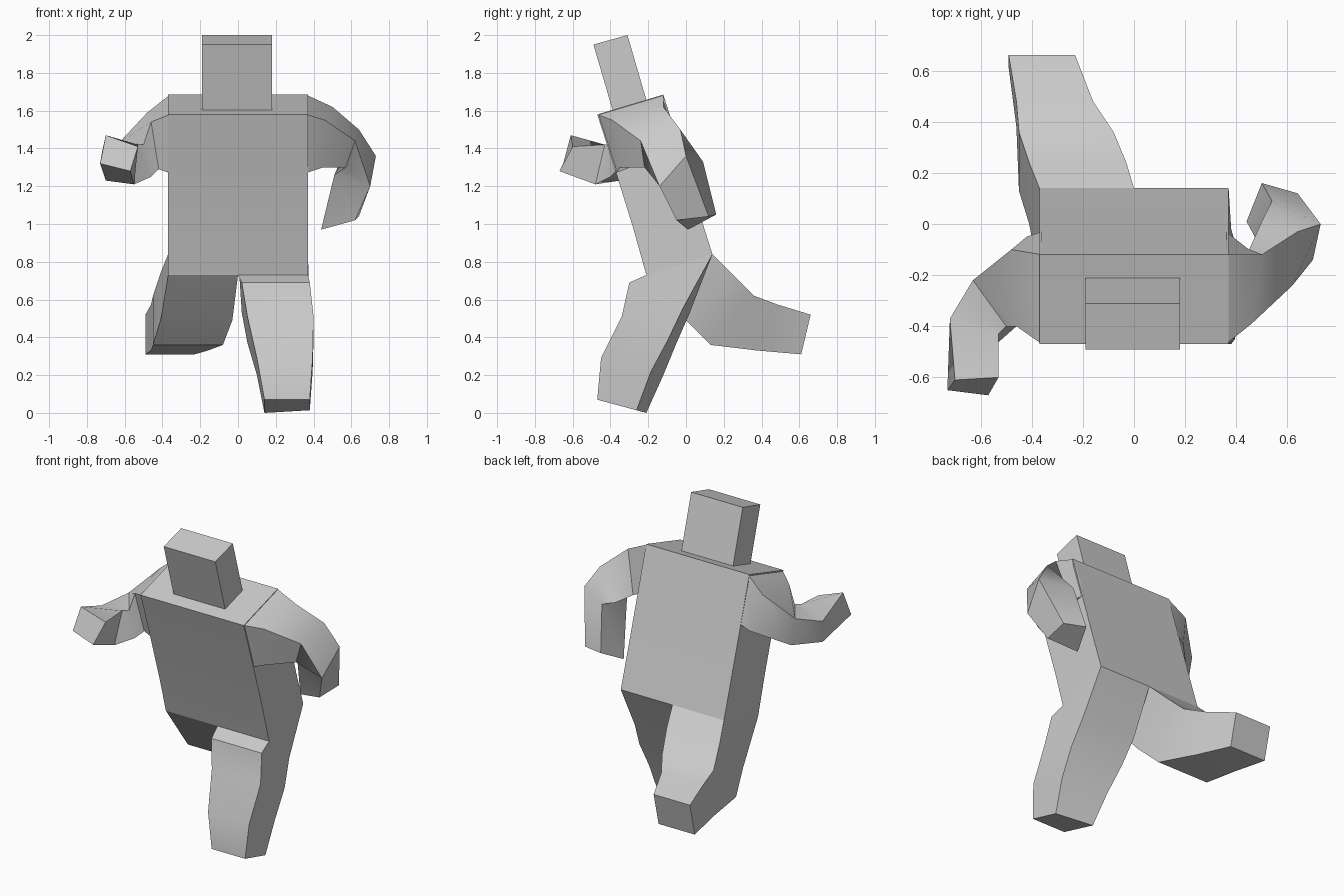
import bpy, bmesh
from math import radians
from mathutils import Vector


def loft(name, rings, cap_start=False, cap_end=True):
    """Skin four-cornered rings into one mesh object."""
    bm = bmesh.new()
    loops = [[bm.verts.new(p) for p in ring] for ring in rings]
    for a, b in zip(loops, loops[1:]):
        for i in range(4):
            j = (i + 1) % 4
            bm.faces.new((a[i], a[j], b[j], b[i]))
    if cap_start:
        bm.faces.new(loops[0][::-1])
    if cap_end:
        bm.faces.new(loops[-1])
    bmesh.ops.recalc_face_normals(bm, faces=bm.faces)
    # an open root can confuse the normals: make the volume positive
    if bm.calc_volume(signed=True) < 0:
        bmesh.ops.reverse_faces(bm, faces=bm.faces)
    mesh = bpy.data.meshes.new(name)
    bm.to_mesh(mesh)
    bm.free()
    ob = bpy.data.objects.new(name, mesh)
    bpy.context.collection.objects.link(ob)
    bpy.ops.object.select_all(action='DESELECT')
    ob.select_set(True)
    bpy.context.view_layer.objects.active = ob
    bpy.ops.object.shade_smooth_by_angle(angle=radians(35))
    return ob


def slab(x0, x1, front, back, pull=0.0):
    """Ring across x between a front and a back (y, z) point;
    pull moves the outer back corner toward the front."""
    f, b = Vector(front), Vector(back)
    c = b.lerp(f, pull)
    return [(x0, *f), (x1, *f), (x1, *c), (x0, *b)]


# Leaning torso, open where the legs continue it
loft("torso", [
    slab(-0.37, 0.37, (-0.47, 1.58), (-0.12, 1.685)),
    slab(-0.37, 0.37, (-0.37, 1.27), (-0.04, 1.42)),
    slab(-0.37, 0.37, (-0.28, 0.98), (0.08, 1.03)),
    slab(-0.37, 0.37, (-0.21, 0.73), (0.14, 0.84)),
], cap_start=True, cap_end=False)

# Block head tilted with the torso
loft("head", [
    slab(-0.19, 0.18, (-0.385, 1.59), (-0.205, 1.64)),
    slab(-0.19, 0.18, (-0.49, 1.95), (-0.31, 2.0)),
], cap_start=True)

# Standing leg, foot on the ground
loft("standing_leg", [
    slab(0.0, 0.37, (-0.21, 0.73), (0.14, 0.84)),
    slab(0.02, 0.38, (-0.30, 0.69), (0.02, 0.53), 0.12),
    slab(0.05, 0.40, (-0.34, 0.51), (-0.05, 0.37), 0.15),
    slab(0.10, 0.395, (-0.45, 0.29), (-0.12, 0.20), 0.2),
    slab(0.14, 0.38, (-0.47, 0.07), (-0.21, 0.0), 0.2),
])

# Trailing leg, kicked out behind
loft("trailing_leg", [
    slab(-0.37, 0.0, (-0.21, 0.73), (0.14, 0.84)),
    slab(-0.41, -0.03, (0.0, 0.49), (0.24, 0.74)),
    slab(-0.45, -0.08, (0.13, 0.36), (0.36, 0.62)),
    slab(-0.46, -0.16, (0.38, 0.33), (0.48, 0.575)),
    slab(-0.49, -0.23, (0.61, 0.31), (0.66, 0.52)),
])


def shoulder(x):
    return [(x, -0.47, 1.58), (x, -0.12, 1.685), (x, -0.03, 1.40), (x, -0.37, 1.27)]


# Arm swung back, hanging down from the elbow
loft("back_swung_arm", [
    shoulder(0.36),
    [(0.46, -0.39, 1.55), (0.50, -0.12, 1.62), (0.45, -0.10, 1.34), (0.45, -0.35, 1.30)],
    [(0.62, -0.24, 1.44), (0.64, -0.03, 1.50), (0.50, 0.01, 1.32), (0.57, -0.22, 1.30)],
    [(0.70, -0.14, 1.20), (0.73, 0.0, 1.36), (0.54, 0.09, 1.33), (0.51, -0.12, 1.26)],
    [(0.62, -0.05, 1.02), (0.64, 0.12, 1.04), (0.50, 0.16, 1.05), (0.44, 0.01, 0.97)],
])

# Arm bent forward with the fist raised
loft("forward_bent_arm", [
    shoulder(-0.36),
    [(-0.46, -0.40, 1.54), (-0.48, -0.10, 1.59), (-0.42, -0.05, 1.36), (-0.42, -0.36, 1.29)],
    [(-0.50, -0.40, 1.42), (-0.63, -0.22, 1.43), (-0.60, -0.22, 1.25), (-0.46, -0.40, 1.25)],
    [(-0.53, -0.43, 1.42), (-0.72, -0.37, 1.38), (-0.70, -0.40, 1.23), (-0.55, -0.48, 1.21)],
    [(-0.53, -0.60, 1.41), (-0.70, -0.61, 1.47), (-0.73, -0.65, 1.32), (-0.57, -0.67, 1.28)],
])
